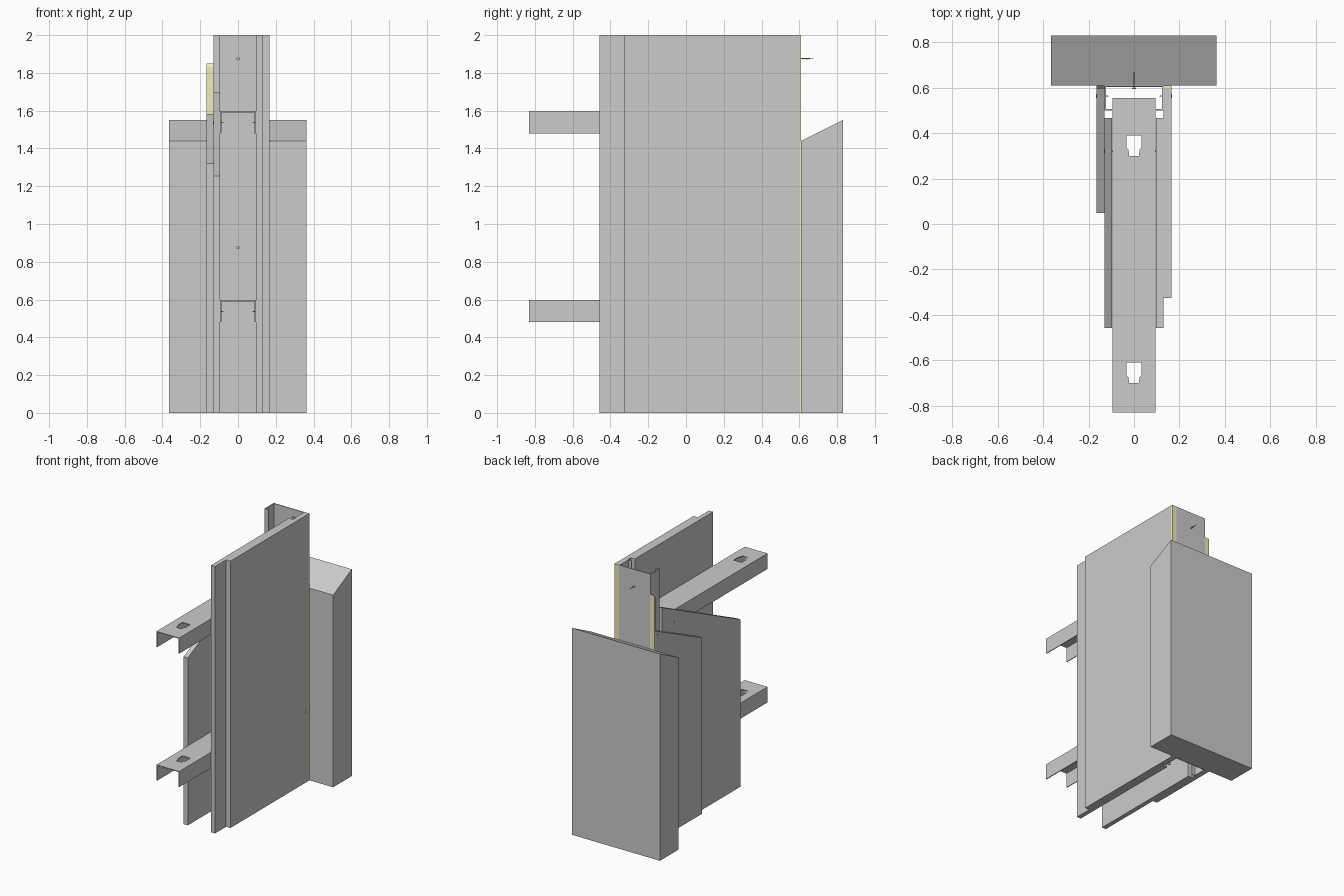
import bpy, bmesh
from mathutils import Vector

if "Cube" in bpy.data.objects:
    bpy.data.objects.remove(bpy.data.objects["Cube"])

T = 0.006  # sheet metal thickness

yellow = bpy.data.materials.new("seal_yellow")
yellow.diffuse_color = (0.88, 0.84, 0.50, 1)
yellow.use_nodes = True
yellow.node_tree.nodes["Principled BSDF"].inputs["Base Color"].default_value = yellow.diffuse_color


def prism(name, pts, axis, a, b, mat=None):
    """Extrude a 2D outline along an axis from a to b (x: yz, y: xz, z: xy)."""
    def place(p, d):
        u, v = p
        return {"x": (d, u, v), "y": (u, d, v), "z": (u, v, d)}[axis]
    bm = bmesh.new()
    lo = [bm.verts.new(place(p, a)) for p in pts]
    hi = [bm.verts.new(place(p, b)) for p in pts]
    bm.faces.new(lo)
    bm.faces.new(hi)
    n = len(pts)
    for i in range(n):
        j = (i + 1) % n
        bm.faces.new((lo[i], lo[j], hi[j], hi[i]))
    bmesh.ops.recalc_face_normals(bm, faces=bm.faces[:])
    me = bpy.data.meshes.new(name)
    bm.to_mesh(me)
    bm.free()
    ob = bpy.data.objects.new(name, me)
    bpy.context.collection.objects.link(ob)
    if mat:
        me.materials.append(mat)
    return ob


def board(name, x0, x1, y0, y1, z0, z1, mat=None):
    """Upright sheet whose top runs from height z0 at y0 to z1 at y1."""
    return prism(name, [(y0, 0), (y1, 0), (y1, z1), (y0, z0)], "x", x0, x1, mat)


def screw(name, head, direction, length):
    """Countersunk screw: head, shank with thread rings and a pointed tip."""
    rings = [(0, 0.009), (0.003, 0.009), (0.009, 0.003)]
    steps = 6
    for i in range(steps):
        d = 0.012 + (length - 0.026) * i / steps
        rings += [(d, 0.0025), (d + 0.002, 0.0042), (d + 0.004, 0.0025)]
    rings.append((length, 0.0004))
    d = Vector(direction)
    u = d.orthogonal().normalized()
    w = d.cross(u)
    bm = bmesh.new()
    loops = []
    from math import cos, sin, pi
    for off, r in rings:
        loops.append([bm.verts.new(Vector(head) + d * off
                      + (u * cos(k * pi / 4) + w * sin(k * pi / 4)) * r) for k in range(8)])
    for l0, l1 in zip(loops, loops[1:]):
        for k in range(8):
            bm.faces.new((l0[k], l0[(k + 1) % 8], l1[(k + 1) % 8], l1[k]))
    bm.faces.new(loops[0])
    bm.faces.new(loops[-1])
    bmesh.ops.recalc_face_normals(bm, faces=bm.faces[:])
    me = bpy.data.meshes.new(name)
    bm.to_mesh(me)
    bm.free()
    bpy.context.collection.objects.link(bpy.data.objects.new(name, me))


# Existing wall with a sloping cut top
board("wall_block", -0.365, 0.362, 0.61, 0.83, 1.44, 1.55)

# Right-hand boards, full height
board("right_inner_board", 0.096, 0.13, -0.457, 0.467, 2, 2)
board("right_outer_board", 0.13, 0.166, -0.325, 0.597, 2, 2)
board("right_seal_strip", 0.13, 0.166, 0.597, 0.609, 2, 2, yellow)

# Left-hand boards, cut away along a slope
board("left_inner_board", -0.13, -0.096, -0.457, 0.467, 1.255, 1.695)
board("left_outer_board", -0.166, -0.13, 0.048, 0.597, 1.32, 1.58)
board("left_seal_strip", -0.166, -0.13, 0.597, 0.609, 1.83, 1.85, yellow)

# Vertical lipped C stud fixed against the wall
half = [(0.13, 0.608), (0.13, 0.50), (0.096, 0.50), (0.096, 0.50 + T),
        (0.13 - T, 0.50 + T), (0.13 - T, 0.608 - T)]
prism("wall_stud", half + [(-x, y) for x, y in reversed(half)], "z", 0, 2)

# Horizontal U rails with keyhole-shaped openings
for k, top in enumerate((0.597, 1.597)):
    leg = [(0.094, top), (0.094, top - 0.117), (0.094 - T, top - 0.117), (0.094 - T, top - T)]
    rail = prism(f"rail_{k}", leg + [(-x, z) for x, z in reversed(leg)], "y", -0.83, 0.555)
    for y in (-0.70, 0.30):
        side = [(0.022, y), (0.024, y + 0.026), (0.033, y + 0.034), (0.033, y + 0.09)]
        cutter = prism("cutter", side + [(-x, v) for x, v in reversed(side)], "z", top - 0.03, top + 0.03)
        cutter.hide_render = True
        mod = rail.modifiers.new("opening", "BOOLEAN")
        mod.operation = "DIFFERENCE"
        mod.solver = "EXACT"
        mod.object = cutter
        bpy.context.view_layer.objects.active = rail
        bpy.ops.object.modifier_apply(modifier=mod.name)
        bpy.data.objects.remove(cutter, do_unlink=True)

# Screws through the boards and through the stud web
for k, z in enumerate((0.537, 1.537)):
    for s, side in ((1, "right"), (-1, "left")):
        screw(f"{side}_outer_screw_{k}", (s * 0.168, 0.563, z), (-s, 0, 0), 0.06)
        screw(f"{side}_inner_screw_{k}", (s * 0.132, 0.32, z), (-s, 0, 0), 0.06)
    screw(f"web_screw_{k}", (0, 0.594, z + 0.338), (0, 1, 0), 0.082)
